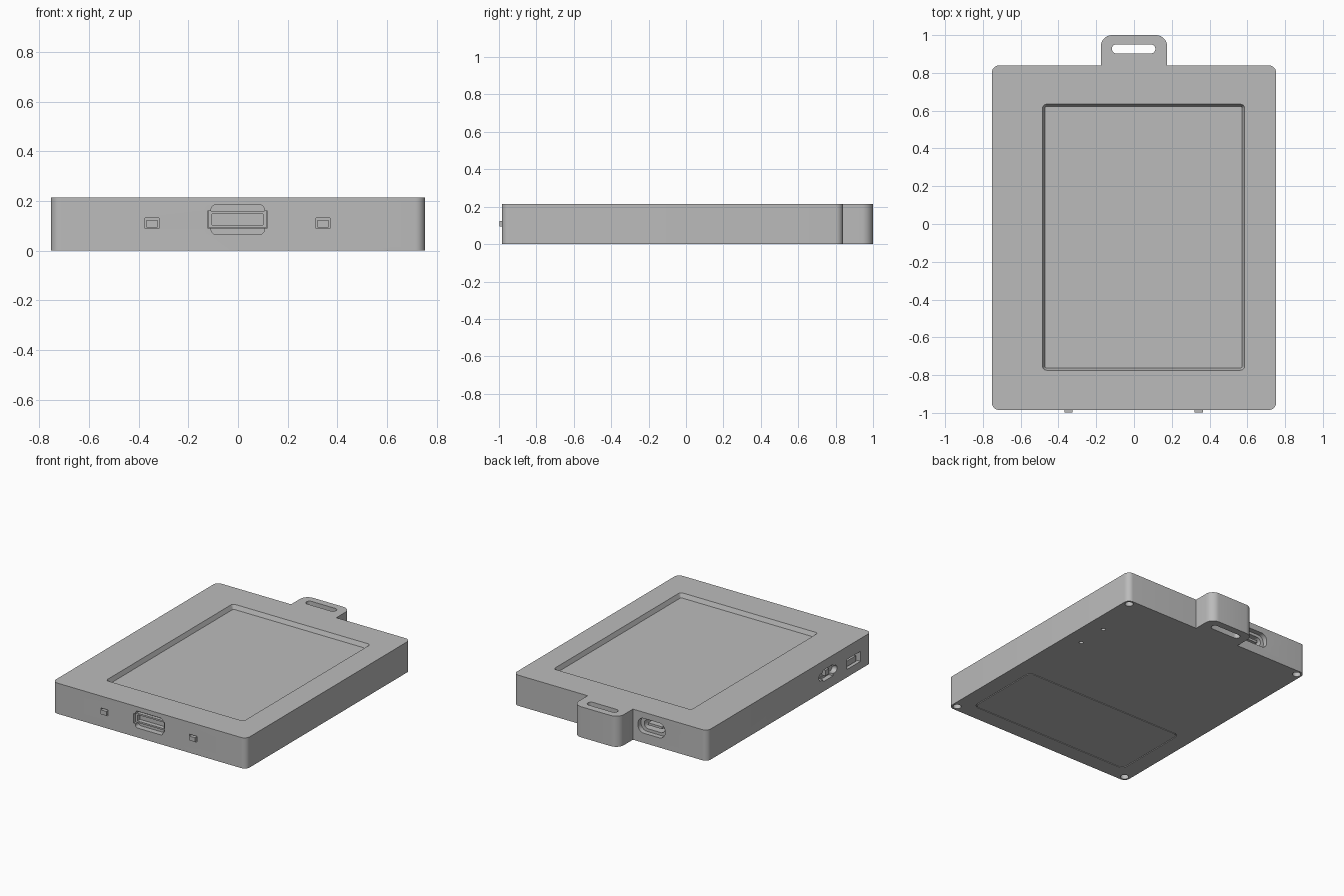
import bpy, bmesh
from math import cos, sin, pi
from mathutils import Vector

cube = bpy.data.objects.get("Cube")
if cube:
    bpy.data.objects.remove(cube, do_unlink=True)

GREY = (0.5, 0.5, 0.5, 1)
grey = bpy.data.materials.new("case grey")
grey.use_nodes = True
grey.diffuse_color = GREY
grey.node_tree.nodes["Principled BSDF"].inputs["Base Color"].default_value = GREY

HEIGHT, FRONT, BACK, SIDE = 0.215, -0.985, 0.84, 0.753


def outline(corners, steps=8):
    """Round each right-angled corner (u, v, radius)."""
    pts = []
    for i, (u, v, r) in enumerate(corners):
        p = Vector((u, v))
        to_prev = (Vector(corners[i - 1][:2]) - p).normalized()
        to_next = (Vector(corners[(i + 1) % len(corners)][:2]) - p).normalized()
        if r == 0:
            pts.append(p)
            continue
        centre = p + r * (to_prev + to_next)
        for k in range(steps + 1):
            t = pi / 2 * k / steps
            pts.append(centre - r * (to_next * cos(t) + to_prev * sin(t)))
    # drop doubled points where two arcs meet
    return [p for i, p in enumerate(pts) if (p - pts[i - 1]).length > 1e-5]


def rect(u0, u1, v0, v1, r=0.0, grow=0.0):
    return [(u, v, r) for u, v in ((u0 - grow, v0 - grow), (u1 + grow, v0 - grow),
                                   (u1 + grow, v1 + grow), (u0 - grow, v1 + grow))]


def prism(name, corners, axis, a, b, end_corners=None):
    """Extrude an outline along an axis from a to b, optionally tapering."""
    place = {"x": lambda p, w: (w, p.x, p.y),
             "y": lambda p, w: (p.x, w, p.y),
             "z": lambda p, w: (p.x, p.y, w)}[axis]
    bm = bmesh.new()
    low = [bm.verts.new(place(p, a)) for p in outline(corners)]
    high = [bm.verts.new(place(p, b)) for p in outline(end_corners or corners)]
    bm.faces.new(low)
    bm.faces.new(high)
    for i in range(len(low)):
        bm.faces.new((low[i - 1], low[i], high[i], high[i - 1]))
    bmesh.ops.recalc_face_normals(bm, faces=bm.faces)
    mesh = bpy.data.meshes.new(name)
    bm.to_mesh(mesh)
    bm.free()
    mesh.materials.append(grey)
    obj = bpy.data.objects.new(name, mesh)
    bpy.context.collection.objects.link(obj)
    return obj


def cut(target, cutter):
    cutter.hide_render = True
    mod = target.modifiers.new("cut", "BOOLEAN")
    mod.operation = "DIFFERENCE"
    mod.solver = "EXACT"
    mod.object = cutter
    bpy.context.view_layer.objects.active = target
    bpy.ops.object.modifier_apply(modifier=mod.name)
    bpy.data.objects.remove(cutter, do_unlink=True)


def smooth(obj):
    bpy.ops.object.select_all(action="DESELECT")
    obj.select_set(True)
    bpy.context.view_layer.objects.active = obj
    bpy.ops.object.shade_smooth_by_angle(angle=pi / 6)


# Case with strap tab
case = prism("case", [
    (-SIDE, FRONT, 0.04), (SIDE, FRONT, 0.04), (SIDE, BACK, 0.04), (0.176, BACK, 0),
    (0.176, 1.0, 0.06), (-0.176, 1.0, 0.06), (-0.176, BACK, 0), (-SIDE, BACK, 0.04)],
    "z", 0, HEIGHT)
cut(case, prism("strap_slot", rect(-0.117, 0.113, 0.903, 0.951, 0.0235), "z", -0.1, 0.3))

# Screen recess with sloping walls
screen = (-0.472, 0.573, -0.762, 0.622)
cut(case, prism("screen_recess", rect(*screen, 0.01), "z", HEIGHT - 0.03, HEIGHT + 0.003,
                rect(*screen, 0.022, 0.0135)))

# Front card slot: finger scoop, wide slot and socket
cut(case, prism("finger_scoop", rect(-0.108, 0.106, 0.066, 0.184, 0.018), "y", -1.1, -0.945))
cut(case, prism("card_slot", rect(-0.122, 0.118, 0.092, 0.16), "y", -1.1, -0.92))
socket = prism("card_socket", rect(-0.121, 0.117, 0.093, 0.159), "y", -0.965, -0.915)
cut(socket, prism("card_mouth", rect(-0.105, 0.101, 0.104, 0.148), "y", -1.1, -0.935))

# Front push buttons in their openings
for name, x in (("right_button", -0.347), ("left_button", 0.342)):
    cut(case, prism("button_hole", rect(x - 0.028, x + 0.028, 0.09, 0.131), "y", -1.1, -0.95))
    prism(name, rect(x - 0.022, x + 0.022, 0.094, 0.124), "y", -0.997, -0.945)

# Charging port on the back
cut(case, prism("port_recess", rect(-0.425, -0.215, 0.068, 0.172, 0.045), "y", 0.805, 1.1))
cut(case, prism("port_hole", rect(-0.4, -0.24, 0.088, 0.152, 0.031), "y", 0.74, 1.1))
prism("port_tongue", rect(-0.375, -0.265, 0.112, 0.128), "y", 0.735, 0.8)

# Side openings: slide switch slot and small connector
cut(case, prism("switch_slot", rect(-0.6, -0.4, 0.085, 0.135, 0.024), "x", -1, -0.715))
cut(case, prism("switch_window", rect(-0.555, -0.445, 0.07, 0.15), "x", -1, -0.72))
prism("slide_switch", rect(-0.53, -0.49, 0.09, 0.13), "x", -0.74, -0.71)
cut(case, prism("connector_hole", rect(-0.86, -0.71, 0.055, 0.125), "x", -1, -0.71))
prism("connector", rect(-0.835, -0.735, 0.06, 0.1), "x", -0.735, -0.705)

# Battery cover set into the underside with a thin gap
cover = (-0.635, 0.635, -0.87, -0.30)
cut(case, prism("cover_recess", rect(*cover, 0.04), "z", -0.1, 0.02))
prism("battery_cover", rect(*cover, 0.036, -0.006), "z", 0, 0.021)

# Screw holes in the corners and two pin holes
holes = [(sx * (SIDE - 0.04), y, 0.027) for sx in (-1, 1) for y in (FRONT + 0.04, BACK - 0.04)]
holes += [(0.63, 0.44, 0.014), (0.63, 0.215, 0.014)]
for x, y, r in holes:
    cut(case, prism("hole", rect(x - r, x + r, y - r, y + r, r), "z", -0.1, 0.12))

for obj in (case, bpy.data.objects["battery_cover"]):
    smooth(obj)
